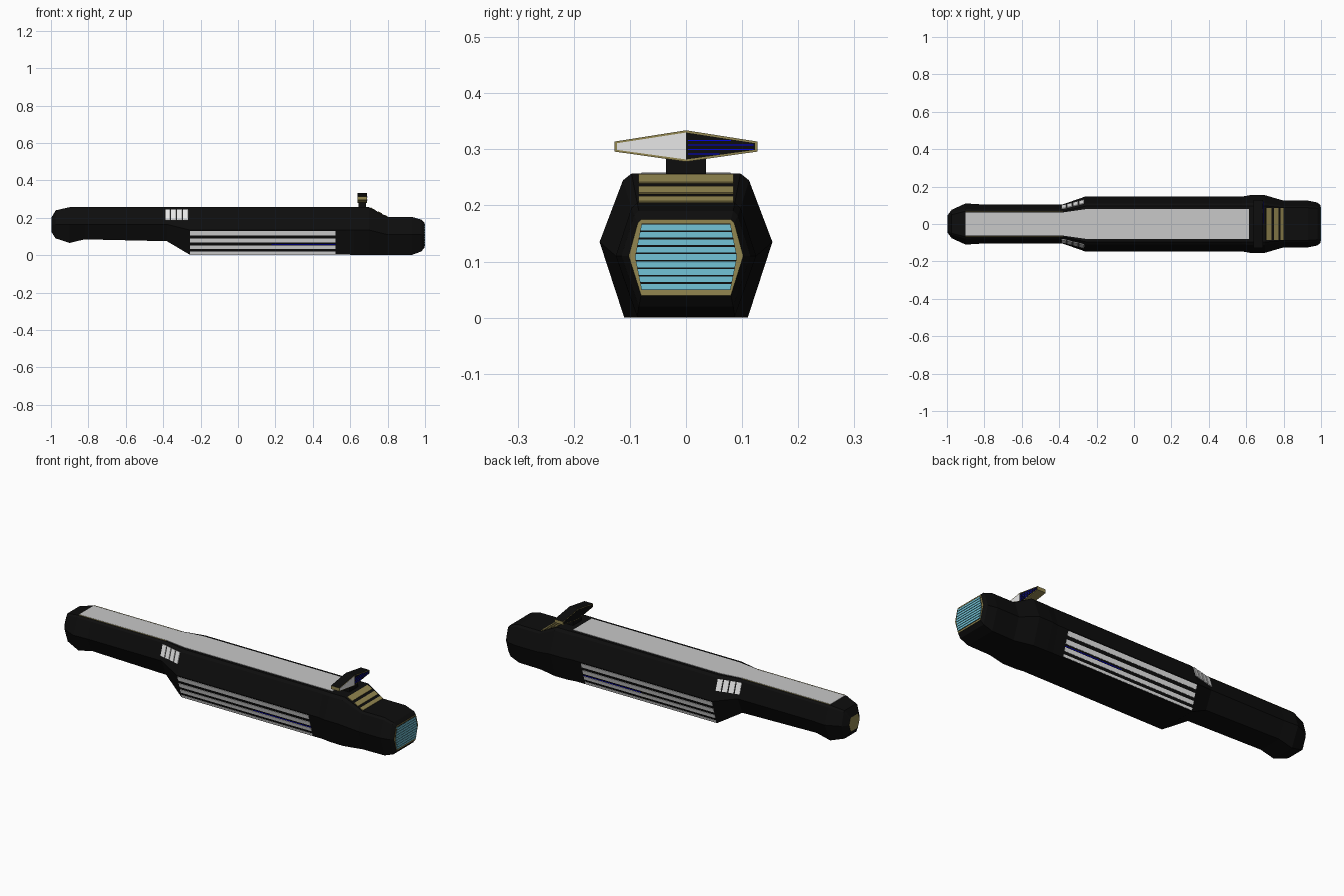
import bpy, bmesh
from mathutils import Vector

cube = bpy.data.objects.get("Cube")
if cube:
    bpy.data.objects.remove(cube, do_unlink=True)


def material(name, rgb):
    m = bpy.data.materials.new(name)
    m.use_nodes = True
    m.diffuse_color = (*rgb, 1)
    bsdf = m.node_tree.nodes["Principled BSDF"]
    bsdf.inputs["Base Color"].default_value = (*rgb, 1)
    bsdf.inputs["Roughness"].default_value = 0.7
    return m


BLACK = material("black", (0.004, 0.004, 0.004))
GREY = material("light grey", (0.58, 0.58, 0.58))
WHITE = material("white", (0.85, 0.85, 0.85))
GOLD = material("dull gold", (0.29, 0.24, 0.08))
CYAN = material("cyan", (0.17, 0.55, 0.68))
BLUE = material("blue", (0.0, 0.0, 0.8))


def finish(name, bm, *mats):
    bmesh.ops.recalc_face_normals(bm, faces=bm.faces)
    me = bpy.data.meshes.new(name)
    bm.to_mesh(me)
    bm.free()
    for m in mats:
        me.materials.append(m)
    ob = bpy.data.objects.new(name, me)
    bpy.context.collection.objects.link(ob)
    return ob


def prism(bm, low, high):
    a = [bm.verts.new(p) for p in low]
    b = [bm.verts.new(p) for p in high]
    bm.faces.new(a)
    bm.faces.new(b)
    for i in range(len(a)):
        j = (i + 1) % len(a)
        bm.faces.new((a[i], a[j], b[j], b[i]))


def plates(name, polys, mat, lift=0.003):
    """Thin plates straddling the surface given by each polygon."""
    bm = bmesh.new()
    for poly in polys:
        pts = [Vector(p) for p in poly]
        n = (pts[2] - pts[0]).cross(pts[3] - pts[1]).normalized() * lift
        prism(bm, [p - n for p in pts], [p + n for p in pts])
    return finish(name, bm, mat)


# Hull stations: x, half widths (top, middle, bottom), heights (top, middle, bottom)
STATIONS = [
    (-0.998, .03, .045, .03, .20, .165, .125),
    (-0.975, .05, .076, .05, .24, .165, .09),
    (-0.90, .068, .11, .065, .257, .165, .066),
    (-0.82, .068, .105, .065, .257, .165, .085),
    (-0.38, .068, .105, .065, .257, .165, .075),
    (-0.26, .095, .147, .108, .257, .135, .004),
    (0.58, .095, .147, .108, .257, .135, .004),
    (0.62, .097, .154, .11, .257, .135, .001),
    (0.70, .097, .154, .11, .257, .135, 0),
    (0.80, .087, .125, .087, .205, .11, 0),
    (0.93, .087, .125, .087, .205, .11, .002),
    (0.98, .084, .115, .084, .19, .11, .02),
    (0.996, .08, .102, .08, .175, .11, .04),
]


def station(x):
    for a, b in zip(STATIONS, STATIONS[1:]):
        if a[0] <= x <= b[0]:
            t = (x - a[0]) / (b[0] - a[0])
            return [p + (q - p) * t for p, q in zip(a, b)]


def half_ring(s):
    x, wt, wm, wb, zt, zm, zb = s
    bevel = (x, wt + (wm - wt) * .27, zt - (zt - zm) * .1)
    return [(x, wt, zt), bevel, (x, wm, zm), (x, wb, zb)]


# Hull loft
bm = bmesh.new()
rings = []
for s in STATIONS:
    half = half_ring(s)
    full = half + [(x, -y, z) for x, y, z in reversed(half)]
    rings.append([bm.verts.new(p) for p in full])
for a, b in zip(rings, rings[1:]):
    for i in range(len(a)):
        j = (i + 1) % len(a)
        bm.faces.new((a[i], a[j], b[j], b[i]))
for cap in (rings[0], rings[-1]):
    f = bm.faces.new(cap)
    f.material_index = 1
finish("hull", bm, BLACK, GOLD)


def side_point(x, z, side):
    """Point on the hull flank at height z."""
    _, bevel, mid, low = half_ring(station(x))
    a, b = (bevel, mid) if z > mid[2] else (mid, low)
    t = (a[2] - z) / (a[2] - b[2])
    return (x, side * (a[1] + (b[1] - a[1]) * t), z)


def side_quad(x0, x1, z0, z1, side):
    return [side_point(x, z, side) for x, z in ((x0, z0), (x1, z0), (x1, z1), (x0, z1))]


def top_quad(x0, x1, ya0, yb0, ya1, yb1):
    z0, z1 = station(x0)[4], station(x1)[4]
    return [(x0, ya0, z0), (x1, ya1, z1), (x1, yb1, z1), (x0, yb0, z0)]


# Deck strip and its gold trim
deck = [(-0.9, .062), (-0.38, .062), (-0.26, .079), (0.615, .079)]
plates("deck_strip", [top_quad(a, b, -u, u, -v, v)
                      for (a, u), (b, v) in zip(deck, deck[1:])], GREY, .002)
plates("deck_trim", [top_quad(-0.9, -0.38, s * .064, s * .067, s * .064, s * .067)
                     for s in (-1, 1)], GOLD, .002)

# Flank stripes, blue seam and shoulder windows on both sides
stripes = [(.107, .130), (.068, .090), (.034, .053), (.008, .020)]
for side, label in ((-1, "front"), (1, "back")):
    plates(label + "_flank_stripes",
           [side_quad(-0.257, .52, a, b, side) for a, b in stripes], WHITE, .002)
    plates(label + "_flank_seam", [side_quad(.18, .52, .056, .059, side)], BLUE, .002)
    plates(label + "_shoulder_windows",
           [side_quad(x, x + .026, .187, .243, side)
            for x in (-.388, -.356, -.324, -.292)], WHITE, .004)

# Gold vents on the aft slope
plates("aft_vents", [top_quad(a, b, -.085, .085, -.085, .085)
                     for a, b in ((.707, .735), (.748, .770), (.782, .799))], GOLD)


# Engine face: gold frame, black backing, cyan slats
def hexagon(x, wide, narrow, z0, z1):
    zm = .108
    return [(x, narrow, z1), (x, wide, zm), (x, narrow, z0),
            (x, -narrow, z0), (x, -wide, zm), (x, -narrow, z1)]


plates("engine_backing", [hexagon(.996, .091, .079, .049, .168)], BLACK, .002)


def slat(i, count=9, z0=.049, z1=.168):
    step = (z1 - z0) / count
    low = z0 + i * step + .001
    high = low + step - .003
    w = [.091 - .012 * abs(z - .108) / .06 for z in (low, high)]
    return [(.998, -w[0], low), (.998, w[0], low), (.998, w[1], high), (.998, -w[1], high)]


plates("engine_slats", [slat(i) for i in range(9)], CYAN, .002)

# Bridge pedestal and wing
bm = bmesh.new()
foot = [(.645, -.036), (.685, -.036), (.685, .036), (.645, .036)]
prism(bm, [(x, y, .25) for x, y in foot], [(x, y, .285) for x, y in foot])
finish("bridge_pedestal", bm, BLACK)

bm = bmesh.new()
outline = [(0, .334), (.127, .314), (.127, .296), (0, .278), (-.127, .296), (-.127, .314)]
prism(bm, [(.64, y, z) for y, z in outline], [(.69, y, z) for y, z in outline])
wing = finish("bridge_wing", bm, GOLD, BLACK)
for p in wing.data.polygons:
    p.material_index = 1 if p.normal.z > .5 else 0


def wing_half(x, side):
    return [(x, 0, .330), (x, side * .123, .311), (x, side * .123, .299), (x, 0, .282)]


plates("wing_white_panel", [wing_half(.69, -1)], WHITE, .001)
plates("wing_dark_panels", [wing_half(.69, 1), wing_half(.64, 1), wing_half(.64, -1)],
       BLACK, .001)
plates("wing_blue_lines",
       [[(.691, .004, z), (.691, w, z), (.691, w, z + .0018), (.691, .004, z + .0018)]
        for z, w in ((.291, .06), (.299, .12), (.307, .12), (.315, .08))], BLUE, .001)
